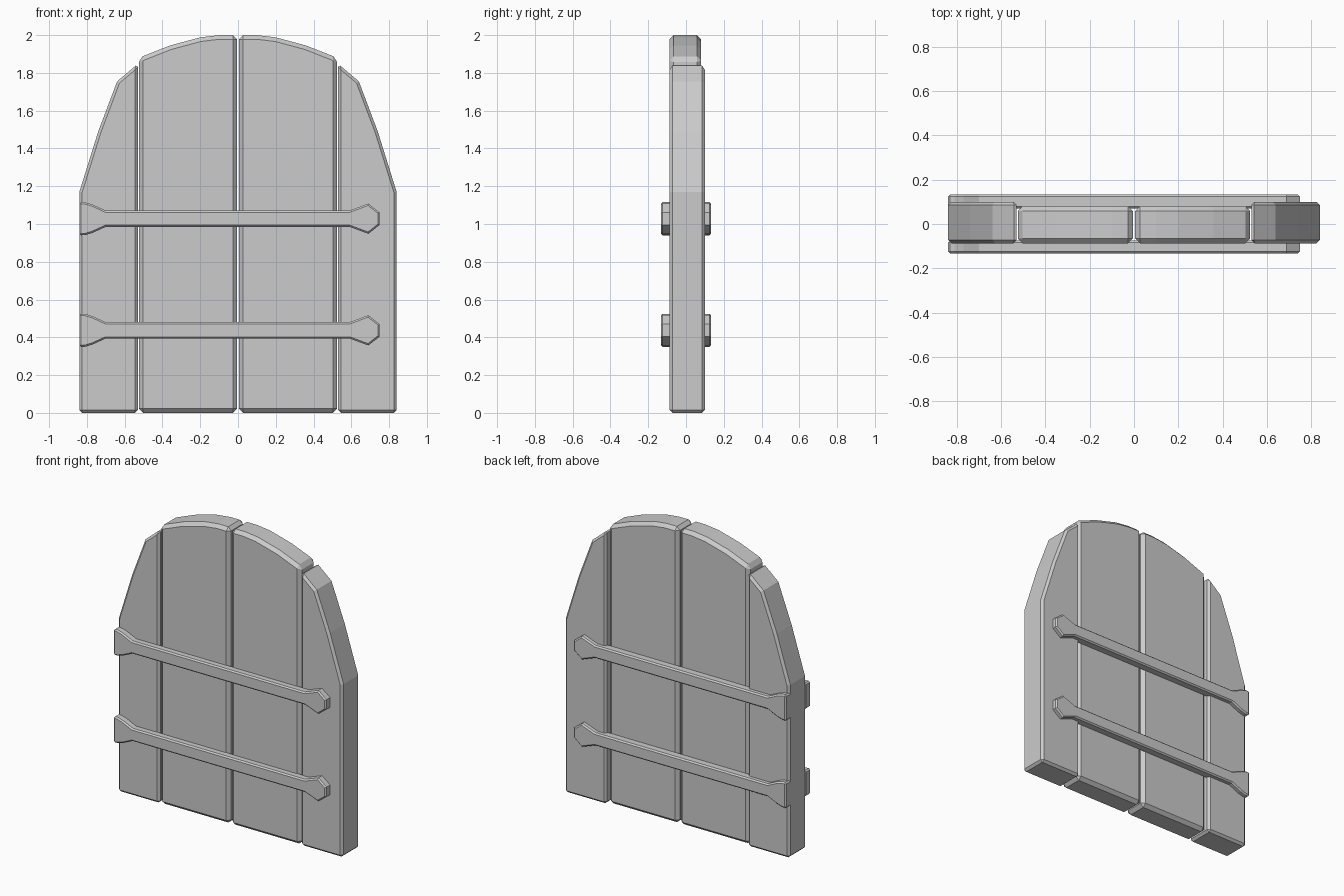
import bpy, bmesh

if "Cube" in bpy.data.objects:
    bpy.data.objects.remove(bpy.data.objects["Cube"])


def slab(name, profile, y0, y1, bevel, limit=0.7):
    """Extrude an x-z outline from y0 to y1 and chamfer its sharp edges."""
    bm = bmesh.new()
    front = bm.faces.new([bm.verts.new((x, y0, z)) for x, z in profile])
    ext = bmesh.ops.extrude_face_region(bm, geom=[front])
    moved = [v for v in ext["geom"] if isinstance(v, bmesh.types.BMVert)]
    bmesh.ops.translate(bm, verts=moved, vec=(0, y1 - y0, 0))
    bmesh.ops.recalc_face_normals(bm, faces=bm.faces)
    mesh = bpy.data.meshes.new(name)
    bm.to_mesh(mesh)
    bm.free()
    obj = bpy.data.objects.new(name, mesh)
    bpy.context.collection.objects.link(obj)
    mod = obj.modifiers.new("chamfer", "BEVEL")
    mod.width = bevel
    mod.segments = 1
    mod.limit_method = "ANGLE"
    mod.angle_limit = limit
    return obj


# Door planks, outlines of the right half mirrored to the left
inner = [(0.005, 0), (0.525, 0), (0.525, 1.88), (0.36, 1.945),
         (0.2, 1.988), (0.1, 2.0), (0.005, 2.0)]
outer = [(0.53, 0), (0.84, 0), (0.84, 1.17), (0.74, 1.49),
         (0.64, 1.755), (0.53, 1.848)]
for side, sx in (("right", 1), ("left", -1)):
    slab("inner_plank_" + side, [(sx * x, z) for x, z in inner], -0.087, 0.08, 0.022)
    slab("outer_plank_" + side, [(sx * x, z) for x, z in outer], -0.087, 0.1, 0.015)

# Strap hinges: flared root on the left, spear tip on the right
half = [(-0.84, 0.088), (-0.81, 0.087), (-0.77, 0.075), (-0.7, 0.043),
        (0.59, 0.043), (0.69, 0.08), (0.75, 0.033)]
for level, zc in (("upper", 1.028), ("lower", 0.437)):
    outline = [(x, zc + h) for x, h in half] + [(x, zc - h) for x, h in reversed(half)]
    for face, y0, y1 in (("front", -0.133, -0.075), ("back", 0.07, 0.133)):
        slab(f"strap_{level}_{face}", outline, y0, y1, 0.009, 1.2)
